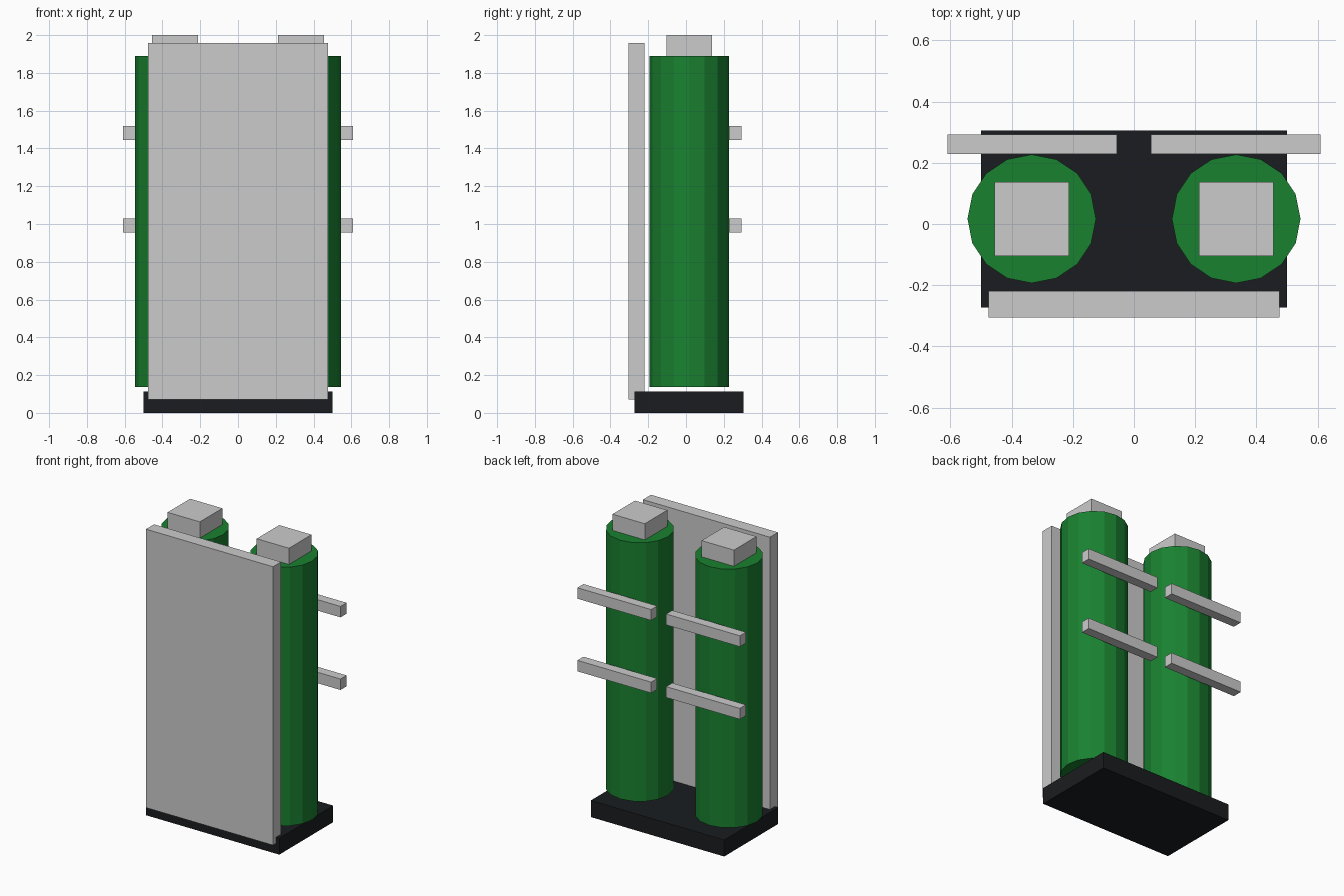
import bpy

if "Cube" in bpy.data.objects:
    bpy.data.objects.remove(bpy.data.objects["Cube"])


def material(name, color):
    mat = bpy.data.materials.new(name)
    mat.diffuse_color = color
    mat.use_nodes = True
    mat.node_tree.nodes["Principled BSDF"].inputs["Base Color"].default_value = mat.diffuse_color
    return mat


def box(name, lo, hi, mat=None):
    bpy.ops.mesh.primitive_cube_add(size=1, location=[(a + b) / 2 for a, b in zip(lo, hi)])
    ob = bpy.context.object
    ob.name = name
    ob.scale = [b - a for a, b in zip(lo, hi)]
    bpy.ops.object.transform_apply(location=False, rotation=False, scale=True)
    if mat:
        ob.data.materials.append(mat)
    return ob


green = material("tank_green", (0.01, 0.22, 0.03, 1))
black = material("base_black", (0.01, 0.012, 0.014, 1))

# Base slab and tall front panel
box("base", (-0.5, -0.272, 0), (0.5, 0.305, 0.112), black)
box("front_panel", (-0.476, -0.305, 0.07), (0.476, -0.219, 1.957))

for side, s in (("left", -1), ("right", 1)):
    x = s * 0.334
    # Sixteen-sided tank
    bpy.ops.mesh.primitive_cylinder_add(vertices=16, radius=0.21, depth=1.753,
                                        location=(x, 0.017, 1.0135))
    tank = bpy.context.object
    tank.name = f"{side}_tank"
    tank.data.materials.append(green)

    # Square valve cap
    box(f"{side}_cap", (x - 0.121, -0.104, 1.87), (x + 0.121, 0.137, 2.0))

    # Horizontal bars behind the tank
    x0, x1 = sorted((s * 0.056, s * 0.609))
    for level, z in (("lower", 0.991), ("upper", 1.483)):
        box(f"{side}_{level}_bar", (x0, 0.228, z - 0.037), (x1, 0.293, z + 0.037))
